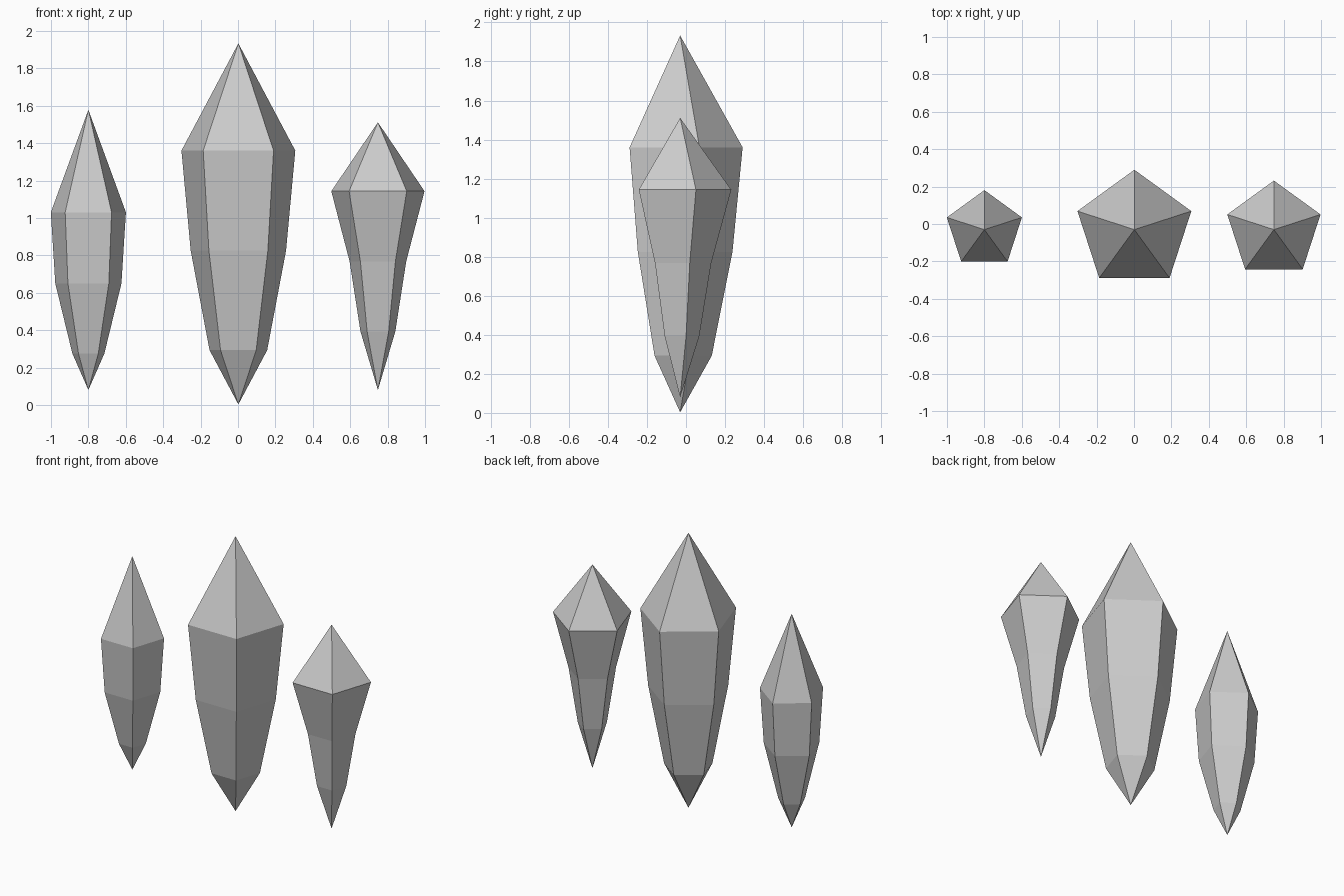
import bpy, bmesh
from math import sin, cos, tau

if "Cube" in bpy.data.objects:
    bpy.data.objects.remove(bpy.data.objects["Cube"])

SIDES = 5
Y = -0.03  # shared axis of the crystals; one corner points to the back


def crystal(name, x, bottom, rings, top):
    """Faceted shard: bottom point, pentagon rings (radius, z), top point."""
    bm = bmesh.new()
    loops = [[bm.verts.new((r * sin(-tau * i / SIDES), r * cos(tau * i / SIDES), z))
              for i in range(SIDES)] for r, z in rings]
    low = bm.verts.new((0, 0, bottom))
    high = bm.verts.new((0, 0, top))
    for i in range(SIDES):
        j = (i + 1) % SIDES
        bm.faces.new((low, loops[0][j], loops[0][i]))
        for a, b in zip(loops, loops[1:]):
            bm.faces.new((a[i], a[j], b[j], b[i]))
        bm.faces.new((loops[-1][i], loops[-1][j], high))
    bmesh.ops.recalc_face_normals(bm, faces=bm.faces)
    mesh = bpy.data.meshes.new(name)
    bm.to_mesh(mesh)
    bm.free()
    obj = bpy.data.objects.new(name, mesh)
    obj.location = (x, Y, 0)
    bpy.context.collection.objects.link(obj)


# Tall middle shard and its two smaller neighbours
crystal("center_crystal", 0.002, 0.003, [(0.162, 0.293), (0.268, 0.825), (0.32, 1.36)], 1.933)
crystal("left_crystal", -0.80, 0.08, [(0.09, 0.275), (0.186, 0.65), (0.211, 1.03)], 1.578)
crystal("right_crystal", 0.748, 0.08, [(0.098, 0.393), (0.159, 0.767), (0.262, 1.143)], 1.511)
